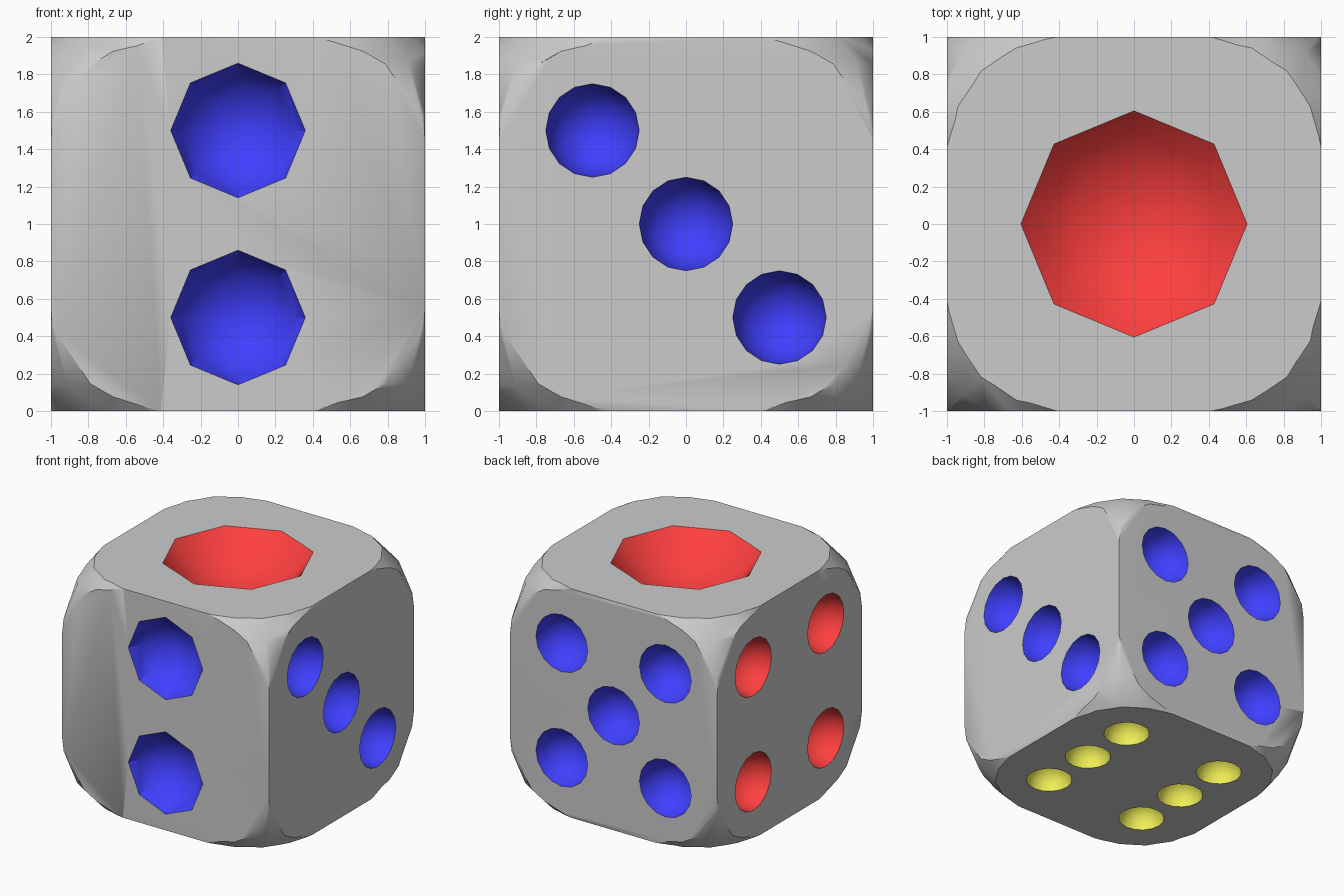
import bpy, bmesh, math
from mathutils import Vector

if "Cube" in bpy.data.objects:
    bpy.data.objects.remove(bpy.data.objects["Cube"])

# pip layout: outward normal, colour, rim radius, depth, sides, centres on the cube (centred at origin)
H = 0.5
PIPS = [
    ((0, 0, 1), "red", 0.605, 0.31, 8, [(0, 0, 1)]),
    ((0, -1, 0), "blue", 0.36, 0.27, 8, [(0, -1, s * H) for s in (-1, 1)]),
    ((1, 0, 0), "blue", 0.25, 0.25, 16, [(1, -s * H, s * H) for s in (-1, 0, 1)]),
    ((-1, 0, 0), "red", 0.25, 0.25, 16, [(-1, a * H, b * H) for a in (-1, 1) for b in (-1, 1)]),
    ((0, 1, 0), "blue", 0.25, 0.25, 16,
     [(a * H, 1, b * H) for a in (-1, 1) for b in (-1, 1)] + [(0, 1, 0)]),
    ((0, 0, -1), "yellow", 0.19, 0.19, 16,
     [(a * H, b * H, -1) for a in (-1, 1) for b in (-1, 0, 1)]),
]
COLOURS = {"grey": (0.8, 0.8, 0.8, 1), "blue": (0.05, 0.05, 1, 1),
           "red": (1, 0.05, 0.05, 1), "yellow": (0.9, 0.9, 0.1, 1)}
NAMES = list(COLOURS)


def add_object(name, bm):
    bmesh.ops.recalc_face_normals(bm, faces=bm.faces)
    mesh = bpy.data.meshes.new(name)
    bm.to_mesh(mesh)
    bm.free()
    ob = bpy.data.objects.new(name, mesh)
    bpy.context.collection.objects.link(ob)
    return ob


def add_dimple(bm, centre, normal, r, depth, sides, steps=4):
    """Spherical cap sunk below the face, with its rim extended outwards for a clean cut."""
    R = (r * r + depth * depth) / (2 * depth)
    end = math.pi / 2 if depth >= r else math.asin(r / R)
    prof = [(R * math.sin(end * i / steps), R - depth - R * math.cos(end * i / steps))
            for i in range(1, steps + 1)]
    (r0, z0), (r1, z1) = prof[-2], prof[-1]
    prof.append((r1 + (r1 - r0) / (z1 - z0) * 0.05, z1 + 0.05))
    rot = Vector(normal).to_track_quat('Z', 'Y')
    place = lambda v: rot @ Vector(v) + Vector(centre)
    tip = bm.verts.new(place((0, 0, -depth)))
    rings = [[bm.verts.new(place((q * math.cos(2 * math.pi * k / sides),
                                  q * math.sin(2 * math.pi * k / sides), z)))
              for k in range(sides)] for q, z in prof]
    for k in range(sides):
        n = (k + 1) % sides
        bm.faces.new((tip, rings[0][n], rings[0][k]))
        for a, b in zip(rings, rings[1:]):
            bm.faces.new((a[k], a[n], b[n], b[k]))
    bm.faces.new(rings[-1])


def cut(ob, cutter, operation):
    mod = ob.modifiers.new(operation.lower(), 'BOOLEAN')
    mod.operation, mod.object, mod.solver = operation, cutter, 'EXACT'
    bpy.context.view_layer.objects.active = ob
    bpy.ops.object.modifier_apply(modifier=mod.name)
    bpy.data.objects.remove(cutter)


# cube body
bm = bmesh.new()
bmesh.ops.create_cube(bm, size=2)
die = add_object("die_body", bm)

# bulged ball that rounds the eight corners but leaves the middle of each edge
P = 3.3
bm = bmesh.new()
bmesh.ops.create_uvsphere(bm, u_segments=32, v_segments=16, radius=1)
for v in bm.verts:
    v.co *= ((2 + H ** P) / sum(abs(c) ** P for c in v.co)) ** (1 / P)
cut(die, add_object("corner_rounder", bm), 'INTERSECT')

# all pip hollows
bm = bmesh.new()
for normal, colour, r, depth, sides, centres in PIPS:
    for c in centres:
        add_dimple(bm, c, normal, r, depth, sides)
cut(die, add_object("pip_cutter", bm), 'DIFFERENCE')

# colours
die.data.materials.clear()
for name in NAMES:
    mat = bpy.data.materials.new(name)
    mat.diffuse_color = COLOURS[name]
    mat.use_nodes = True
    mat.node_tree.nodes["Principled BSDF"].inputs["Base Color"].default_value = mat.diffuse_color
    die.data.materials.append(mat)
for poly in die.data.polygons:
    poly.material_index = 0
    for normal, colour, r, depth, sides, centres in PIPS:
        if poly.center.dot(Vector(normal)) < 0.999:
            if any((poly.center - Vector(c)).length < r * 1.02 for c in centres):
                poly.material_index = NAMES.index(colour)

# stand on the floor, smooth the rounded parts
for v in die.data.vertices:
    v.co.z += 1
bpy.ops.object.select_all(action='DESELECT')
die.select_set(True)
bpy.context.view_layer.objects.active = die
bpy.ops.object.shade_smooth_by_angle(angle=math.radians(38))
